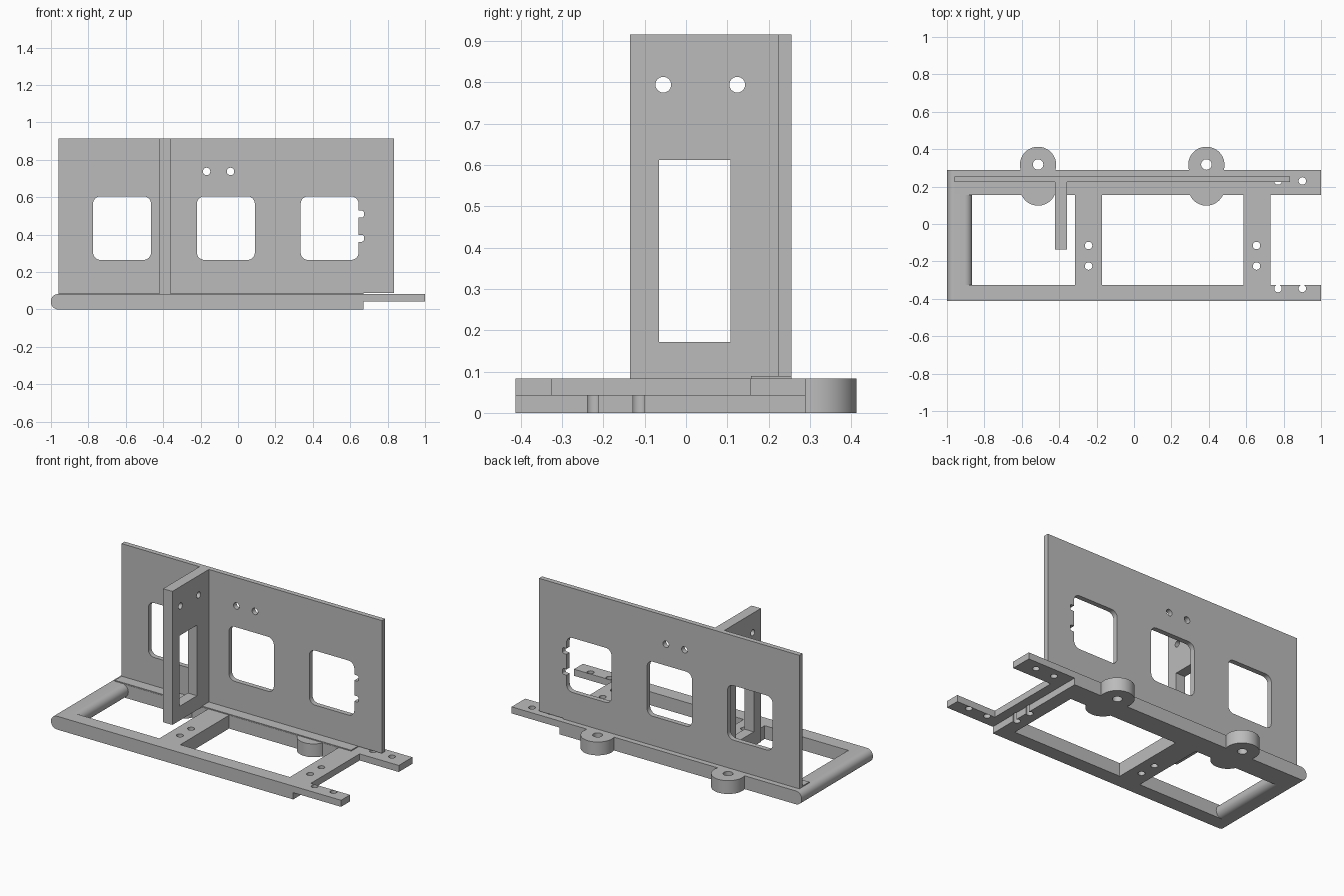
import bpy
import bmesh
from math import pi
from mathutils import Matrix, Vector

cube = bpy.data.objects.get("Cube")
if cube:
    bpy.data.objects.remove(cube, do_unlink=True)

grey = bpy.data.materials.new("plain grey")
grey.use_nodes = True
colour = (0.5, 0.5, 0.5, 1)
grey.diffuse_color = colour
grey.node_tree.nodes["Principled BSDF"].inputs["Base Color"].default_value = colour

AXES = {"x": 0, "y": 1, "z": 2}


def make(name, bm):
    mesh = bpy.data.meshes.new(name)
    bm.to_mesh(mesh)
    bm.free()
    mesh.materials.append(grey)
    obj = bpy.data.objects.new(name, mesh)
    bpy.context.collection.objects.link(obj)
    return obj


def box(name, x, y, z, axis=None, radius=0.0):
    """Box from ranges; edges parallel to axis are rounded by radius."""
    bm = bmesh.new()
    bmesh.ops.create_cube(bm, size=1)
    for v in bm.verts:
        v.co = Vector([(r[0] + r[1]) / 2 + c * (r[1] - r[0]) for c, r in zip(v.co, (x, y, z))])
    if axis:
        k = AXES[axis]
        edges = [e for e in bm.edges if abs((e.verts[0].co - e.verts[1].co)[k]) > 1e-4]
        bmesh.ops.bevel(bm, geom=edges, offset=radius, segments=8, profile=0.5, affect="EDGES")
    return make(name, bm)


def cylinder(name, centre, radius, depth, axis="z"):
    bm = bmesh.new()
    bmesh.ops.create_cone(bm, cap_ends=True, segments=48, radius1=radius, radius2=radius, depth=depth)
    turn = {"x": Matrix.Rotation(pi / 2, 4, "Y"), "y": Matrix.Rotation(pi / 2, 4, "X"), "z": Matrix()}[axis]
    bm.transform(Matrix.Translation(centre) @ turn)
    return make(name, bm)


def combine(target, tools, operation):
    """Apply one boolean per tool, then discard the tools."""
    for tool in tools:
        tool.hide_render = True
        mod = target.modifiers.new("combine", "BOOLEAN")
        mod.operation, mod.solver, mod.object = operation, "EXACT", tool
        bpy.context.view_layer.update()
        evaluated = target.evaluated_get(bpy.context.evaluated_depsgraph_get())
        mesh = bpy.data.meshes.new_from_object(evaluated)
        target.modifiers.clear()
        target.data = mesh
        bpy.data.objects.remove(tool, do_unlink=True)


H = 0.083            # base thickness
FRONT, BACK = -0.413, 0.289
INNER_FRONT, INNER_BACK = -0.325, 0.155
THROUGH = (-0.1, 0.2)

# Base frame: slab with two windows and an open right end
base = box("base_frame", (-0.93, 1.0), (FRONT, BACK), (0, H))
combine(base, [box("window_cut", x, (INNER_FRONT, INNER_BACK), THROUGH)
               for x in ((-0.96, -0.315), (-0.17, 0.585), (0.73, 1.1))], "DIFFERENCE")

# Underside step that thins the right end tabs
combine(base, [box("step_cut", (0.67, 1.1), (-0.6, 0.6), (-0.1, 0.042))], "DIFFERENCE")

# Rounded left end bar and mounting ears
parts = [box("end_bar", (-1.0, -0.865), (FRONT, BACK), (0, H), "y", 0.04)]
EARS = (-0.513, 0.387)
for x in EARS:
    for y in (0.316, 0.195):
        parts.append(cylinder("ear", (x, y, H / 2), 0.097, H))
combine(base, parts, "UNION")

# Screw holes in ears, crossbars and tabs
holes = [cylinder("hole", (x, 0.318, 0.04), 0.028, 0.3) for x in EARS]
for x in (-0.243, 0.655):
    holes += [cylinder("hole", (x, y, 0.04), 0.02, 0.3) for y in (-0.115, -0.225)]
for x in (0.77, 0.9):
    holes += [cylinder("hole", (x, y, 0.04), 0.02, 0.3) for y in (0.23, -0.345)]
combine(base, holes, "DIFFERENCE")

# Thin seat strip under the wall
strip = box("wall_seat_strip", (-0.96, 0.67), (0.157, 0.255), (H - 0.003, 0.089))

# Upright back wall with three rounded windows
wall = box("back_wall", (-0.96, 0.835), (0.224, 0.255), (0.088, 0.915))
cuts = [box("wall_window", (x, x + 0.31), (0.1, 0.4), (0.265, 0.605), "y", 0.04)
        for x in (-0.775, -0.22, 0.335)]
cuts += [box("notch", (0.6, 0.673), (0.1, 0.4), (z - 0.018, z + 0.018), "y", 0.01)
         for z in (0.51, 0.38)]
cuts += [cylinder("hole", (x, 0.24, 0.738), 0.02, 0.3, "y") for x in (-0.168, -0.04)]
combine(wall, cuts, "DIFFERENCE")

# Partition standing square to the wall
partition = box("partition", (-0.422, -0.358), (-0.135, 0.224), (H, 0.915))
cuts = [box("partition_window", (-0.6, -0.2), (-0.065, 0.108), (0.172, 0.612))]
cuts += [cylinder("hole", (-0.39, y, 0.794), 0.019, 0.3, "x") for y in (-0.055, 0.124)]
combine(partition, cuts, "DIFFERENCE")

# Smooth the round surfaces, keep the edges sharp
bpy.ops.object.select_all(action="DESELECT")
for obj in (base, strip, wall, partition):
    obj.select_set(True)
bpy.context.view_layer.objects.active = base
bpy.ops.object.shade_smooth_by_angle(angle=pi / 6)
